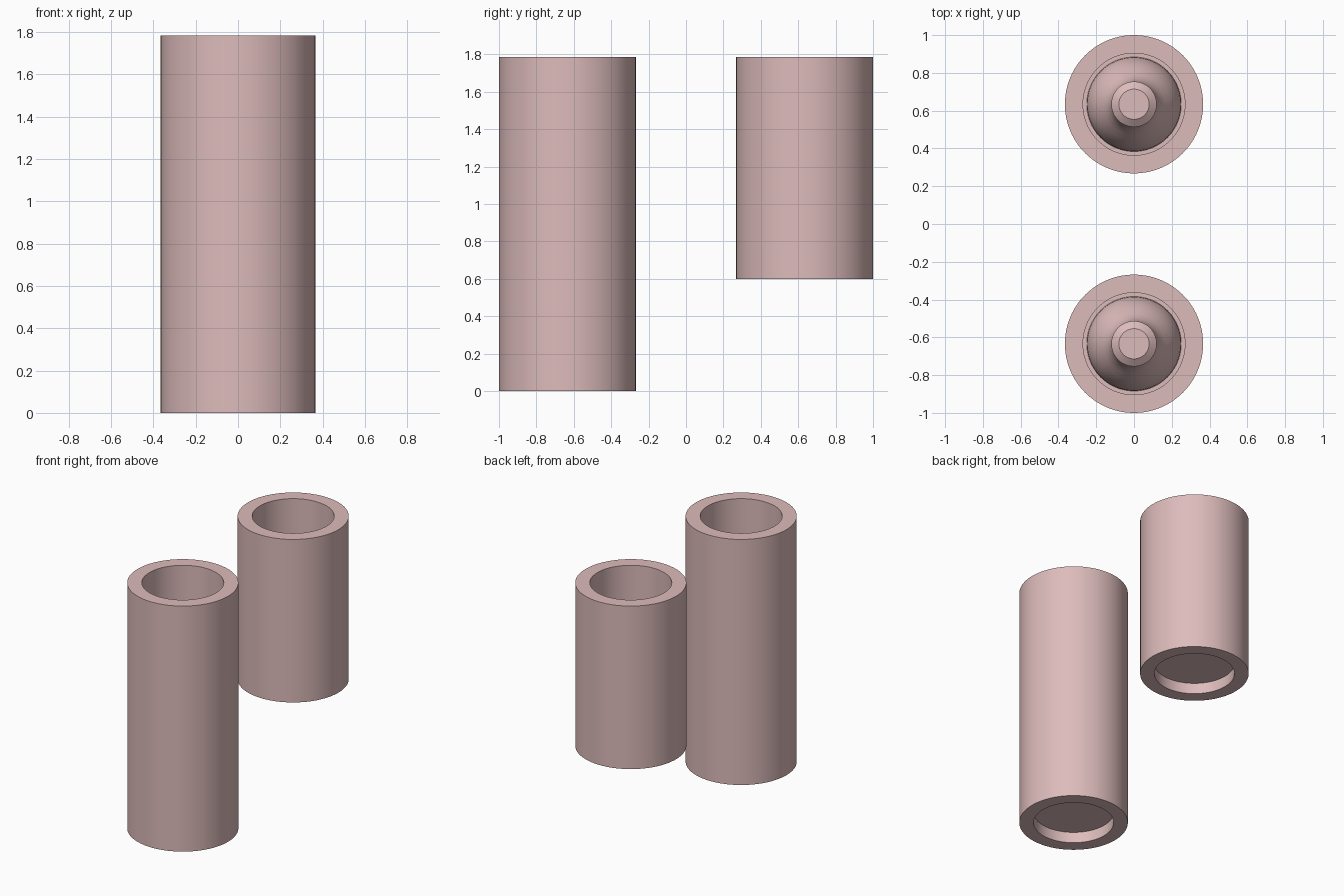
import bpy, bmesh, math

if "Cube" in bpy.data.objects:
    bpy.data.objects.remove(bpy.data.objects["Cube"])

SIDES = 96
R_OUT, R_IN = 0.366, 0.27
TOP = 1.785
CENTRE_Y = 0.634

pink = bpy.data.materials.new("dusty pink")
pink.diffuse_color = (0.72, 0.50, 0.495, 1.0)
pink.use_nodes = True
pink.node_tree.nodes["Principled BSDF"].inputs["Base Color"].default_value = pink.diffuse_color


def lathe(name, profile, y, closed=False):
    """Spin an (r, z) profile around a vertical axis at x=0, y."""
    bm = bmesh.new()
    verts = [bm.verts.new((r, 0, z)) for r, z in profile]
    pairs = list(zip(verts, verts[1:]))
    if closed:
        pairs.append((verts[-1], verts[0]))
    edges = [bm.edges.new(p) for p in pairs]
    bmesh.ops.spin(bm, geom=verts + edges, cent=(0, 0, 0), axis=(0, 0, 1),
                   angle=math.tau, steps=SIDES, use_duplicate=False)
    bmesh.ops.remove_doubles(bm, verts=bm.verts[:], dist=1e-5)
    bmesh.ops.recalc_face_normals(bm, faces=bm.faces[:])
    mesh = bpy.data.meshes.new(name)
    bm.to_mesh(mesh)
    bm.free()
    mesh.materials.append(pink)
    ob = bpy.data.objects.new(name, mesh)
    ob.location.y = y
    bpy.context.collection.objects.link(ob)
    bpy.ops.object.select_all(action='DESELECT')
    ob.select_set(True)
    bpy.context.view_layer.objects.active = ob
    bpy.ops.object.shade_smooth_by_angle(angle=math.radians(35))
    return ob


# Reflector lamp, heights measured from the lower rim of its tube
LAMP = [(0, 0.08), (R_IN, 0.08), (R_IN, 0.11), (0.25, 0.11),      # front lens
        (0.247, 0.15), (0.236, 0.20), (0.216, 0.25), (0.19, 0.295),
        (0.162, 0.335), (0.14, 0.37), (0.126, 0.41), (0.12, 0.45),  # reflector
        (0.12, 0.60), (0.08, 0.63), (0, 0.63)]                     # cap

for label, y, base in (("long", -CENTRE_Y, 0.0), ("short", CENTRE_Y, 0.60)):
    # Open tube with thick wall
    lathe(label + "_tube", [(R_IN, base), (R_OUT, base), (R_OUT, TOP), (R_IN, TOP)],
          y, closed=True)
    # Lamp recessed in the lower end
    lathe(label + "_lamp", [(r, z + base) for r, z in LAMP], y)
